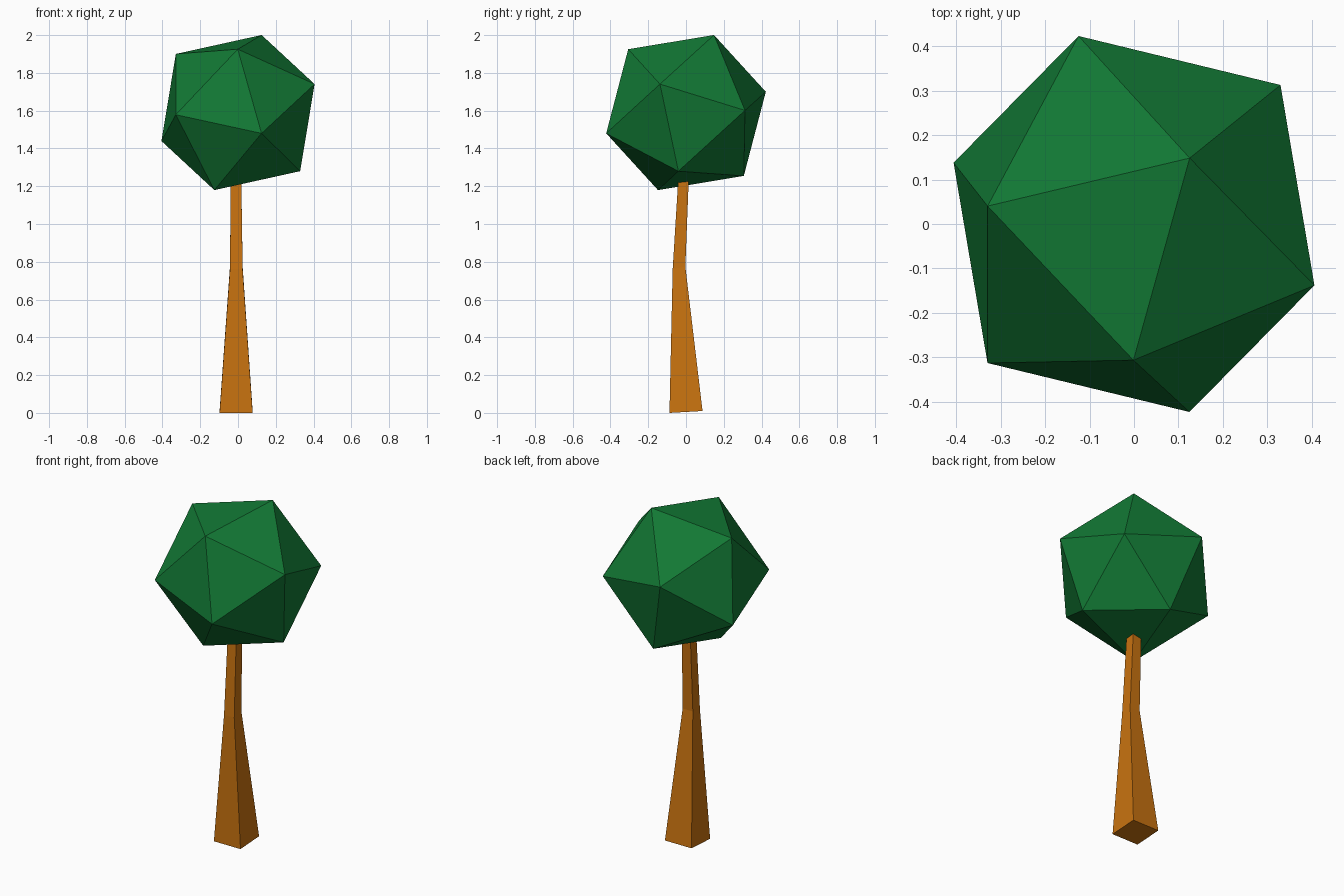
import bpy, bmesh
from mathutils import Vector, Matrix

if "Cube" in bpy.data.objects:
    bpy.data.objects.remove(bpy.data.objects["Cube"])


def finish(bm, name, color):
    bmesh.ops.recalc_face_normals(bm, faces=bm.faces)
    mesh = bpy.data.meshes.new(name)
    bm.to_mesh(mesh)
    bm.free()
    mat = bpy.data.materials.new(name + "_color")
    mat.diffuse_color = (*color, 1)
    mat.use_nodes = True
    mat.node_tree.nodes["Principled BSDF"].inputs["Base Color"].default_value = mat.diffuse_color
    mesh.materials.append(mat)
    obj = bpy.data.objects.new(name, mesh)
    bpy.context.collection.objects.link(obj)
    return obj


# Crown: a plain icosahedron, tilted so one corner points along "tip"
# and one of its neighbours along "side"
tip = Vector((0.125, 0.148, 0.41)).normalized()
side = Vector((-0.33, 0.04, 0.31))
x_axis = (side - side.dot(tip) * tip).normalized()
tilt = Matrix((x_axis, tip.cross(x_axis), tip)).transposed().to_4x4()
bm = bmesh.new()
bmesh.ops.create_icosphere(bm, subdivisions=1, radius=0.454,
                           matrix=Matrix.Translation((0, 0, 1.59)) @ tilt)
finish(bm, "crown", (0.006, 0.19, 0.035))

# Trunk: square sections (centre x, centre y, z, half width, rise towards the back)
sections = [(-0.010, 0.0, 0.005, 0.0875, 0.005),
            (-0.009, -0.037, 0.768, 0.0335, 0.007),
            (-0.011, -0.005, 1.40, 0.026, 0.0)]
bm = bmesh.new()
rings = [[bm.verts.new((x + sx * h, y + sy * h, z + sy * rise))
          for sx, sy in ((-1, -1), (1, -1), (1, 1), (-1, 1))]
         for x, y, z, h, rise in sections]
for low, high in zip(rings, rings[1:]):
    for i in range(4):
        j = (i + 1) % 4
        bm.faces.new((low[i], low[j], high[j], high[i]))
bm.faces.new(rings[0])
bm.faces.new(rings[-1])
finish(bm, "trunk", (0.58, 0.17, 0.005))
